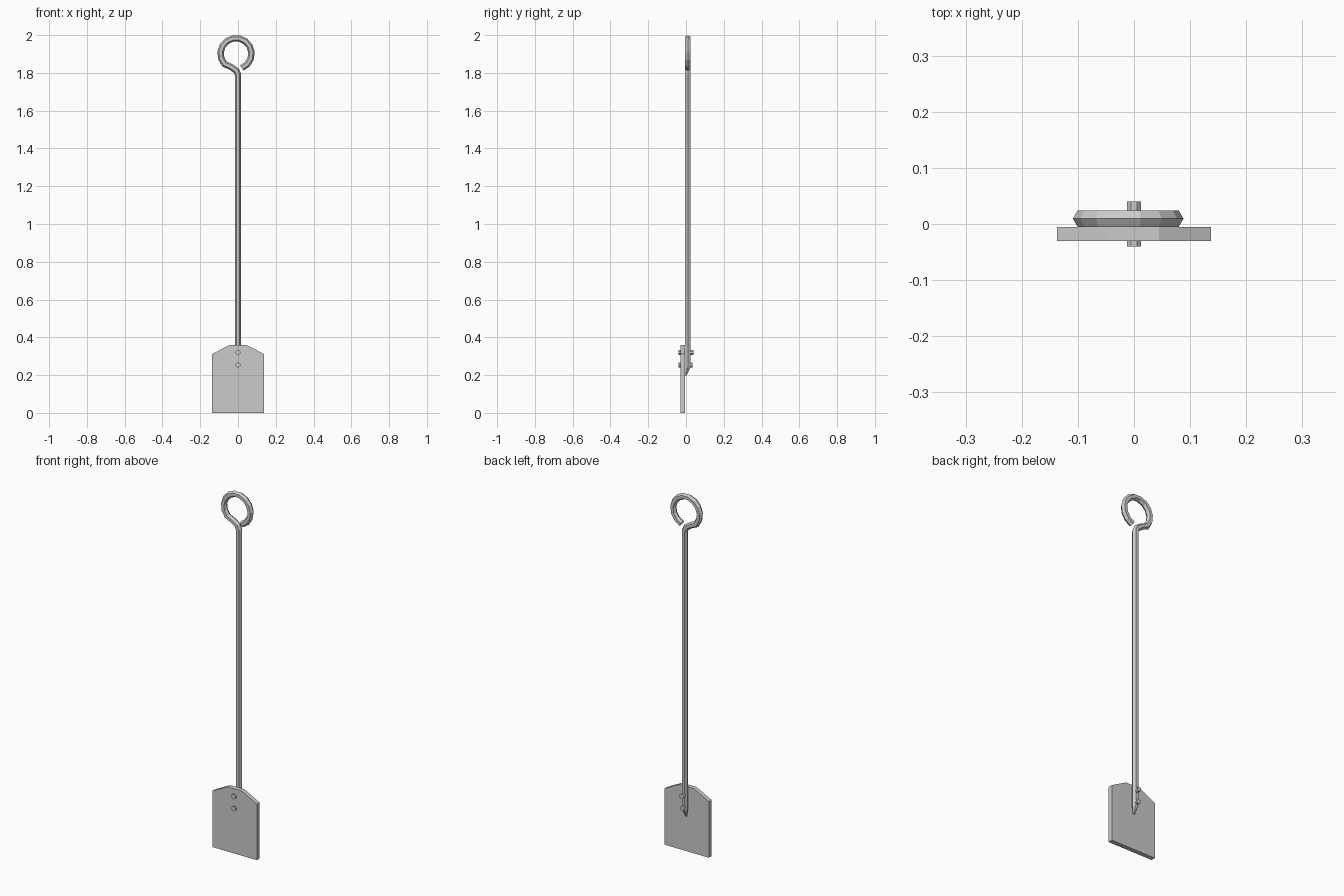
import bpy, bmesh, math
from mathutils import Vector

if "Cube" in bpy.data.objects:
    bpy.data.objects.remove(bpy.data.objects["Cube"])

BLADE_FRONT, BLADE_BACK = -0.030, -0.005
ROD_Y, ROD_R = 0.0095, 0.0167


def finish(name, bm):
    bmesh.ops.recalc_face_normals(bm, faces=bm.faces)
    mesh = bpy.data.meshes.new(name)
    bm.to_mesh(mesh)
    bm.free()
    obj = bpy.data.objects.new(name, mesh)
    bpy.context.collection.objects.link(obj)
    return obj


# Blade: flat plate with clipped shoulders
bm = bmesh.new()
half = [(0.137, 0), (0.137, 0.312), (0.045, 0.36)]
outline = half + [(-x, z) for x, z in reversed(half)]
face = bm.faces.new([bm.verts.new((x, BLADE_FRONT, z)) for x, z in outline])
ext = bmesh.ops.extrude_face_region(bm, geom=[face])
bmesh.ops.translate(bm, vec=(0, BLADE_BACK - BLADE_FRONT, 0),
                    verts=[v for v in ext["geom"] if isinstance(v, bmesh.types.BMVert)])
finish("blade", bm)

# Handle: hexagonal rod bent into an open ring at the top
cx, cz, R, SEG = -0.0105, 1.902, 0.082, 12
path = [(0, 0.197), (0, 0.24), (0, 1.79), (-0.009, 1.812), (-0.036, 1.831)]
for i in range(SEG + 1):
    a = math.radians(222 - 290 * i / SEG)
    path.append((cx + R * math.cos(a), cz + R * math.sin(a)))
pts = [Vector(p) for p in path]
bm = bmesh.new()
rings = []
for i, p in enumerate(pts):
    d_in = (p - pts[i - 1]).normalized() if i else (pts[1] - p).normalized()
    d_out = (pts[i + 1] - p).normalized() if i < len(pts) - 1 else d_in
    t = (d_in + d_out).normalized()
    side = Vector((t.y, -t.x)) / t.dot(d_in)
    ring = []
    for k in range(6):
        a = math.tau * k / 6
        q = p + side * ROD_R * math.cos(a)
        ring.append(bm.verts.new((q.x, ROD_Y + ROD_R * math.sin(a), q.y)))
    rings.append(ring)
for a, b in zip(rings, rings[1:]):
    for k in range(6):
        bm.faces.new((a[k], a[(k + 1) % 6], b[(k + 1) % 6], b[k]))
bm.faces.new(rings[0])
bm.faces.new(rings[-1])
# forged tip tapering towards the blade
for v in rings[0]:
    v.co.x *= 0.3
    v.co.y = BLADE_BACK + (v.co.y - BLADE_BACK) * 0.25
finish("handle_rod", bm)


# Rivets: thin shank with a head at each end
def rivet(name, z, back):
    bm = bmesh.new()
    profile = [(0.0135, -0.04), (0.0135, BLADE_FRONT), (0.008, BLADE_FRONT),
               (0.008, 0.022), (0.0135, 0.022), (0.0135, back)]
    loops = []
    for r, y in profile:
        loops.append([bm.verts.new((r * math.cos(math.tau * (k + .5) / 8), y,
                                    z + r * math.sin(math.tau * (k + .5) / 8))) for k in range(8)])
    for a, b in zip(loops, loops[1:]):
        for k in range(8):
            bm.faces.new((a[k], a[(k + 1) % 8], b[(k + 1) % 8], b[k]))
    bm.faces.new(loops[0])
    bm.faces.new(loops[-1])
    finish(name, bm)


rivet("upper_rivet", 0.32, 0.04)
rivet("lower_rivet", 0.253, 0.035)
